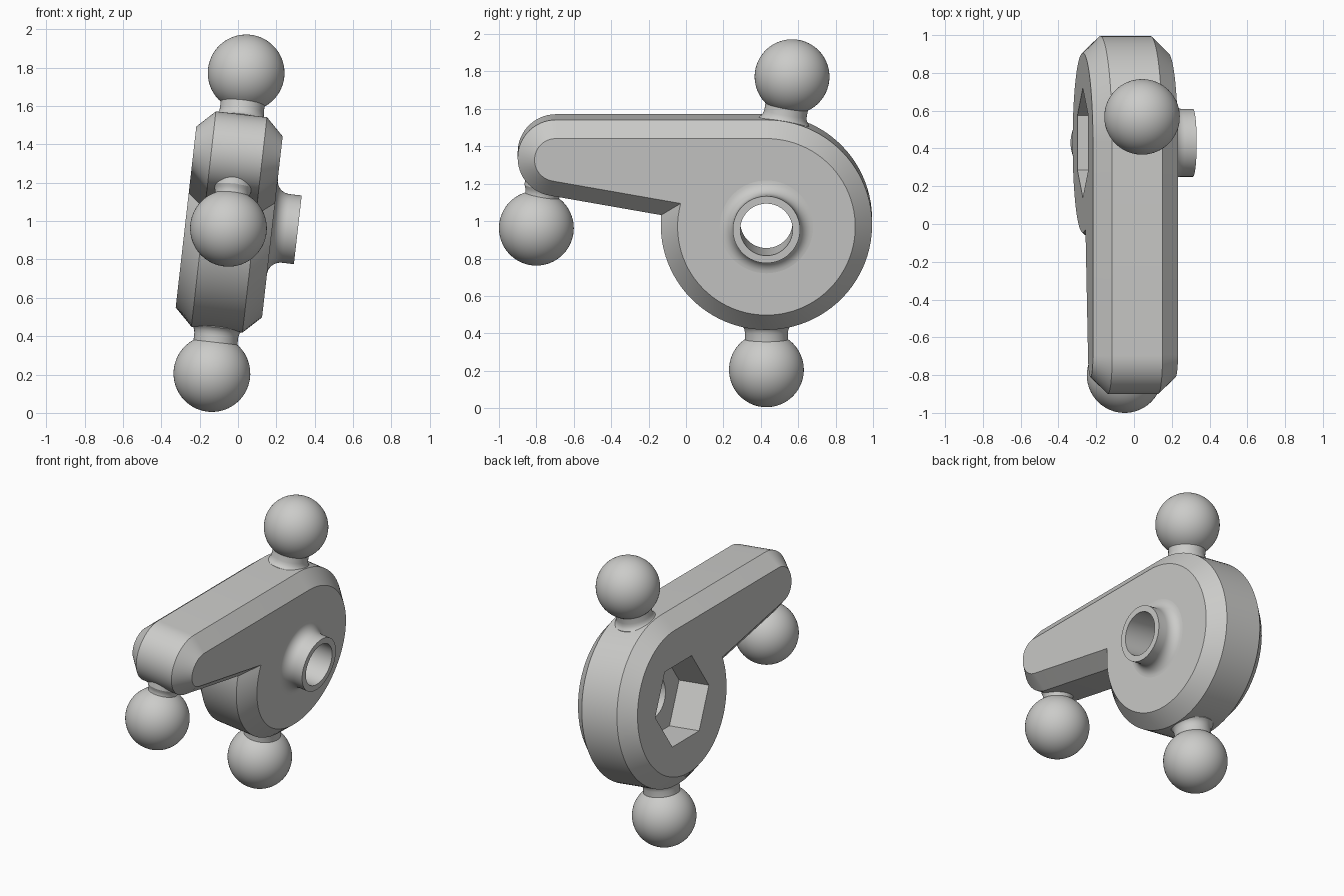
import bpy, bmesh, math
from mathutils import Matrix, Vector

if "Cube" in bpy.data.objects:
    bpy.data.objects.remove(bpy.data.objects["Cube"])

# Local frame: x = thickness, y = length, z = height from the bore centre; the whole part leans about y
PLACE = Matrix.Translation((-0.046, 0, 0.995)) @ Matrix.Rotation(math.radians(6.5), 4, 'Y')
HUB, HUB_R = Vector((0.43, 0.0)), 0.565      # round hub, (y, z)
TIP, TIP_R = Vector((-0.695, 0.36)), 0.205   # rounded arm end, (y, z)
HALF, FLAT, CHAMFER = 0.2265, 0.134, 0.09

grey = bpy.data.materials.new("light_grey")
grey.diffuse_color = (0.6, 0.6, 0.585, 1)
grey.use_nodes = True
grey.node_tree.nodes["Principled BSDF"].inputs["Base Color"].default_value = grey.diffuse_color


def finish(name, bm):
    bmesh.ops.recalc_face_normals(bm, faces=bm.faces)
    bm.transform(PLACE)
    mesh = bpy.data.meshes.new(name)
    bm.to_mesh(mesh)
    bm.free()
    mesh.materials.append(grey)
    obj = bpy.data.objects.new(name, mesh)
    bpy.context.collection.objects.link(obj)
    return obj


def smooth(obj):
    bpy.ops.object.select_all(action='DESELECT')
    obj.select_set(True)
    bpy.context.view_layer.objects.active = obj
    bpy.ops.object.shade_smooth_by_angle(angle=math.radians(25))


def skin(bm, rings, closed=False):
    """Bridge equal-length vertex rings with quads."""
    pairs = list(zip(rings, rings[1:])) + ([(rings[-1], rings[0])] if closed else [])
    for a, b in pairs:
        for i in range(len(a)):
            j = (i + 1) % len(a)
            bm.faces.new((a[i], a[j], b[j], b[i]))


def lathe(name, profile, origin, axis, segs=64, closed=False, spin=0.0):
    """Revolve (radius, distance) points around an axis."""
    bm = bmesh.new()
    axis = Vector(axis).normalized()
    side = Vector((0, 1, 0)) if abs(axis.x) > 0.5 else Vector((1, 0, 0))
    other = axis.cross(side)
    rings = []
    for r, t in profile:
        ring = []
        for i in range(segs):
            a = 2 * math.pi * i / segs + spin
            ring.append(bm.verts.new(Vector(origin) + axis * t
                                     + (side * math.cos(a) + other * math.sin(a)) * r))
        rings.append(ring)
    skin(bm, rings, closed)
    if not closed:
        bm.faces.new(rings[0])
        bm.faces.new(rings[-1])
    return finish(name, bm)


def arc(center, r, a0, a1, n):
    return [(center[0] + r * math.cos(a0 + (a1 - a0) * i / n),
             center[1] + r * math.sin(a0 + (a1 - a0) * i / n)) for i in range(n + 1)]


def outline(inset):
    """Hub circle plus tapering arm, offset inward."""
    R, r = HUB_R - inset, TIP_R - inset
    low = math.radians(260)                       # normal of the arm's underside
    n = Vector((math.cos(low), math.sin(low)))
    start = low - math.acos(((TIP - HUB).dot(n) + r) / R)
    return (arc(HUB, R, start, math.radians(450), 72)
            + arc(TIP, r, math.radians(90), low, 28))


# Lever body with chamfered rims
bm = bmesh.new()
rings = [[bm.verts.new((x, y, z)) for y, z in outline(inset)]
         for x, inset in ((-HALF, CHAMFER), (-FLAT, 0), (FLAT, 0), (HALF, CHAMFER))]
skin(bm, rings)
bm.faces.new(rings[0])
bm.faces.new(rings[-1])
body = finish("lever_body", bm)

# Hexagonal pocket on one side, round bore through the rest
centre = (0, HUB.x, HUB.y)
cutters = [lathe("hex_pocket_cutter", [(0.29, -0.4), (0.29, 0)], centre, (1, 0, 0), segs=6),
           lathe("bore_cutter", [(0.14, -0.1), (0.14, 0.4)], centre, (1, 0, 0))]
bpy.context.view_layer.objects.active = body
for cutter in cutters:
    mod = body.modifiers.new(cutter.name, 'BOOLEAN')
    mod.operation, mod.solver, mod.object = 'DIFFERENCE', 'EXACT', cutter
    bpy.ops.object.modifier_apply(modifier=mod.name)
for cutter in cutters:
    bpy.data.objects.remove(cutter)
smooth(body)

# Raised collar around the bore with a filleted foot
F = 0.07
fillet = [(y, x) for y, x in arc((0.18 + F, HALF + F), F, math.radians(270), math.radians(180), 8)]
smooth(lathe("bore_collar", [(0.14, 0.2), (0.25, 0.2)] + fillet + [(0.18, 0.36), (0.14, 0.36)],
             centre, (1, 0, 0), closed=True))


# Ball studs: sphere and neck in one profile, axis pointing from ball into the body
def ball_stud(name, y, z, axis, neck):
    R, r = 0.2, neck[0][0]
    end = math.pi - math.asin(r / R)
    ball = [(max(R * math.sin(end * i / 32), 0.0005), -R * math.cos(end * i / 32))
            for i in range(33)]
    smooth(lathe(name, ball + neck, (0, y, z), axis))


hub_neck = [(0.115, 0.2), (0.118, 0.218), (0.126, 0.233), (0.136, 0.242), (0.136, 0.3)]
arm_neck = [(0.092, 0.19), (0.096, 0.205), (0.104, 0.22), (0.104, 0.32)]
tilt = math.radians(10)
ball_stud("bottom_ball_stud", 0.43, -0.795, (0, 0, 1), hub_neck)
ball_stud("top_ball_stud", 0.567, 0.782, (0, -math.sin(tilt), -math.cos(tilt)), hub_neck)
ball_stud("arm_ball_stud", -0.8, -0.033, (0, math.sin(tilt), math.cos(tilt)), arm_neck)
